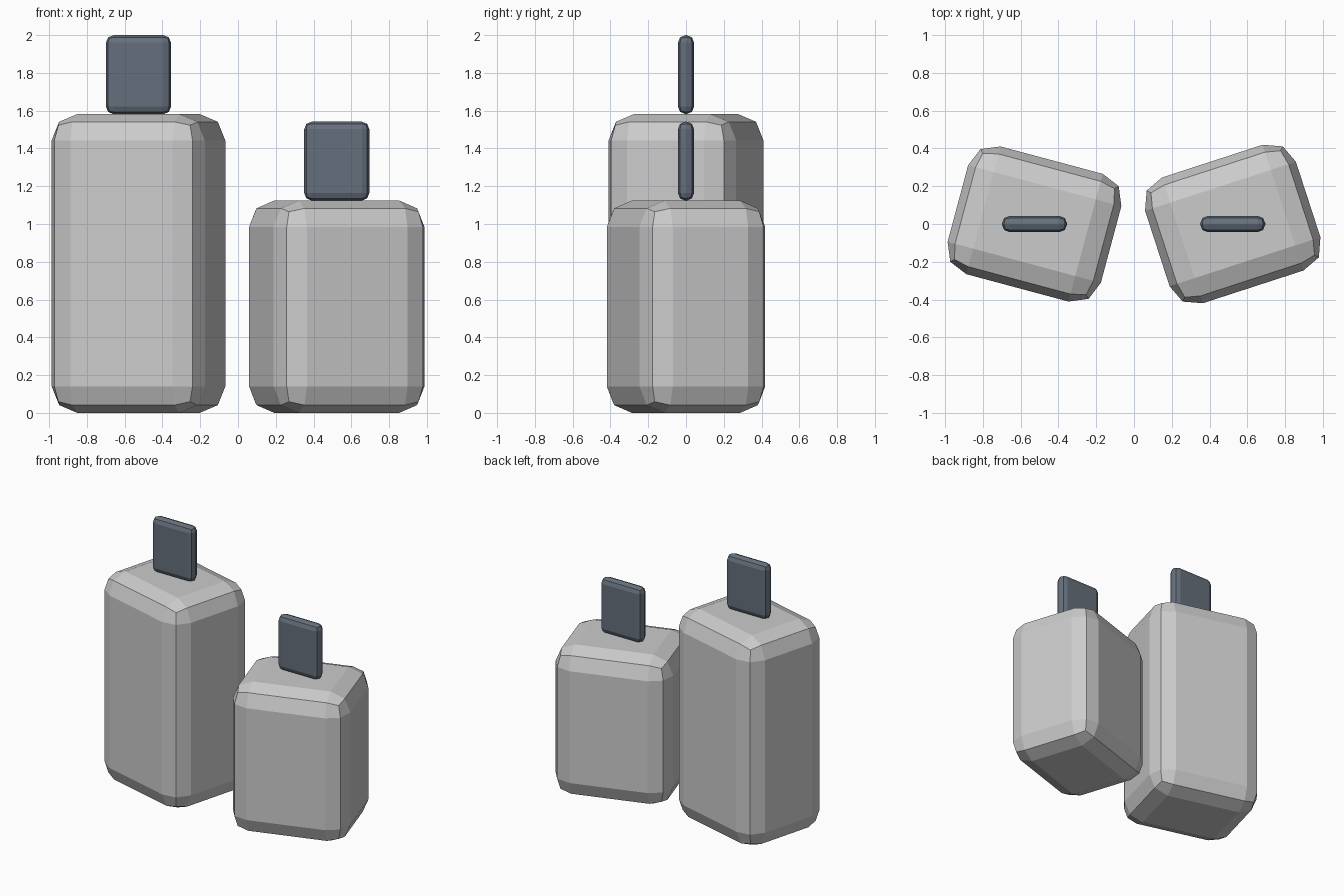
import bpy
from math import radians

if "Cube" in bpy.data.objects:
    bpy.data.objects.remove(bpy.data.objects["Cube"])

dark = bpy.data.materials.new("dark_slate")
dark.diffuse_color = (0.13, 0.16, 0.20, 1)
dark.use_nodes = True
dark.node_tree.nodes["Principled BSDF"].inputs["Base Color"].default_value = dark.diffuse_color


def rounded_box(name, size, x, base, radius, turn=0.0, mat=None):
    """Box standing on z = base, all edges given a two-facet bevel."""
    bpy.ops.mesh.primitive_cube_add(size=1, location=(x, 0, base + size[2] / 2),
                                    rotation=(0, 0, radians(turn)))
    ob = bpy.context.object
    ob.name = name
    ob.scale = size
    bpy.ops.object.transform_apply(location=False, rotation=False, scale=True)
    bevel = ob.modifiers.new("bevel", 'BEVEL')
    bevel.width = radius
    bevel.segments = 2
    bevel.limit_method = 'NONE'
    if mat:
        ob.data.materials.append(mat)
    return ob


# Two turned blocks, each with an upright plate on top
for side, x, height, turn in (("left", -0.527, 1.582, -15.0),
                              ("right", 0.523, 1.124, 18.0)):
    rounded_box(side + "_block", (0.84, 0.70, height), x, 0, 0.14, turn)
    rounded_box(side + "_plate", (0.345, 0.086, 0.418), x, height, 0.04, 0, dark)
